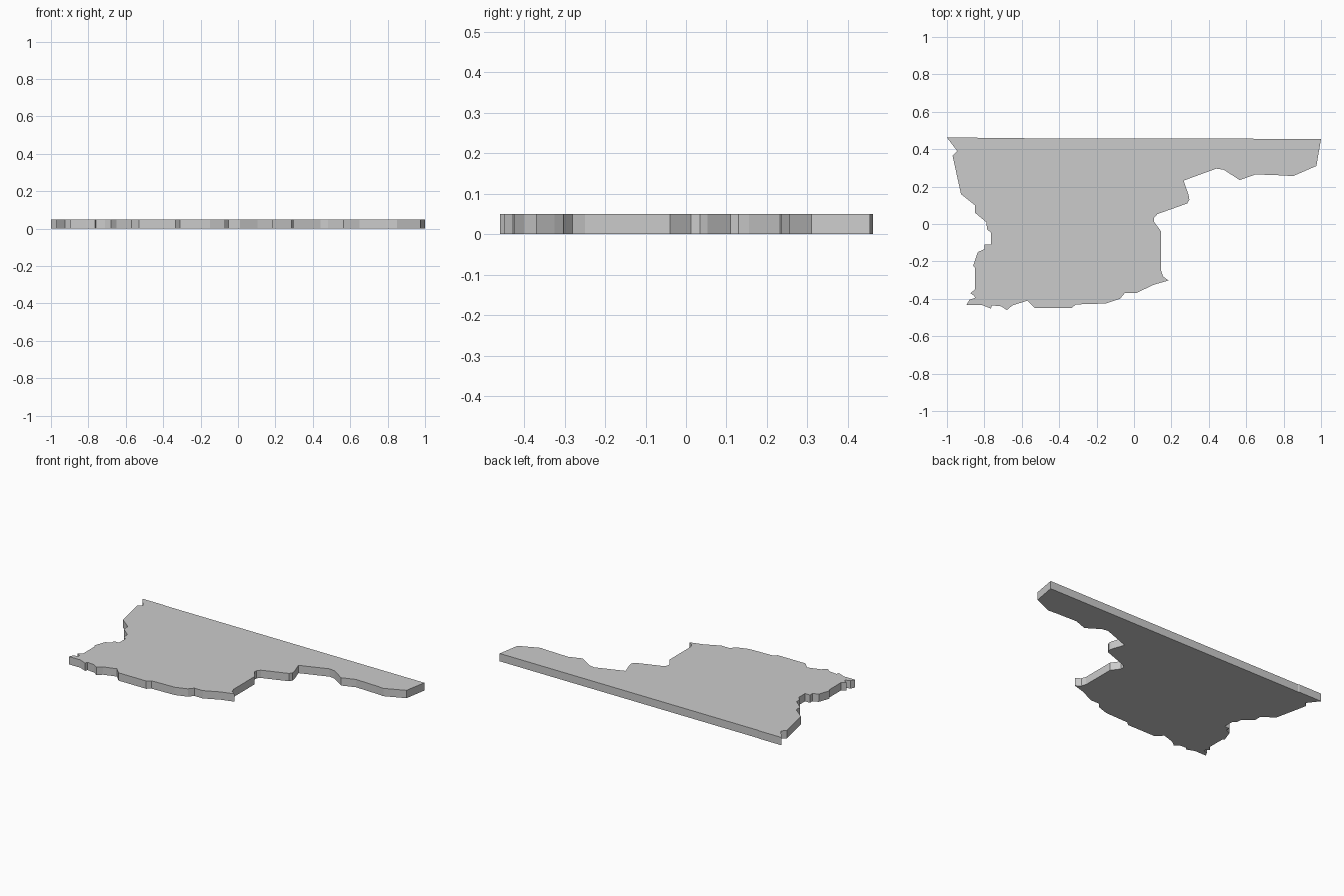
import bpy, bmesh

THICKNESS = 0.05

# Outline of the slab, clockwise from the back left corner
back_edge = [(-1, .462), (-.84, .462), (-.83, .459), (1, .455)]
right_arm = [(.975, .31), (.85, .256), (.79, .26), (.65, .265), (.565, .235),
             (.48, .29), (.44, .296), (.265, .232)]
right_notch = [(.292, .155), (.296, .13), (.285, .11), (.125, .053), (.108, .035),
               (.107, .012), (.145, -.04), (.145, -.25), (.155, -.28), (.185, -.302)]
front_edge = [(.105, -.325), (.01, -.37), (-.05, -.37), (-.075, -.40), (-.15, -.425),
              (-.31, -.43), (-.335, -.45), (-.53, -.45), (-.57, -.41), (-.65, -.435),
              (-.68, -.46), (-.71, -.44), (-.76, -.435), (-.765, -.452), (-.815, -.432),
              (-.895, -.432)]
left_edge = [(-.88, -.405), (-.85, -.395), (-.855, -.383), (-.875, -.37), (-.85, -.35),
             (-.85, -.235), (-.86, -.222), (-.835, -.15), (-.80, -.135), (-.80, -.11),
             (-.765, -.11), (-.765, -.045), (-.785, -.03), (-.79, .01), (-.85, .06),
             (-.85, .10), (-.925, .16), (-.97, .365), (-.945, .39)]
outline = back_edge + right_arm + right_notch + front_edge + left_edge

# Extrude the outline into a flat slab
bm = bmesh.new()
base = bm.faces.new([bm.verts.new((x, y, 0)) for x, y in outline])
top = bmesh.ops.extrude_face_region(bm, geom=[base], use_keep_orig=True)
bmesh.ops.translate(bm, vec=(0, 0, THICKNESS),
                    verts=[g for g in top["geom"] if isinstance(g, bmesh.types.BMVert)])
bmesh.ops.recalc_face_normals(bm, faces=bm.faces)

mesh = bpy.data.meshes.new("map_slab")
bm.to_mesh(mesh)
bm.free()
slab = bpy.data.objects.new("map_slab", mesh)
bpy.context.collection.objects.link(slab)
